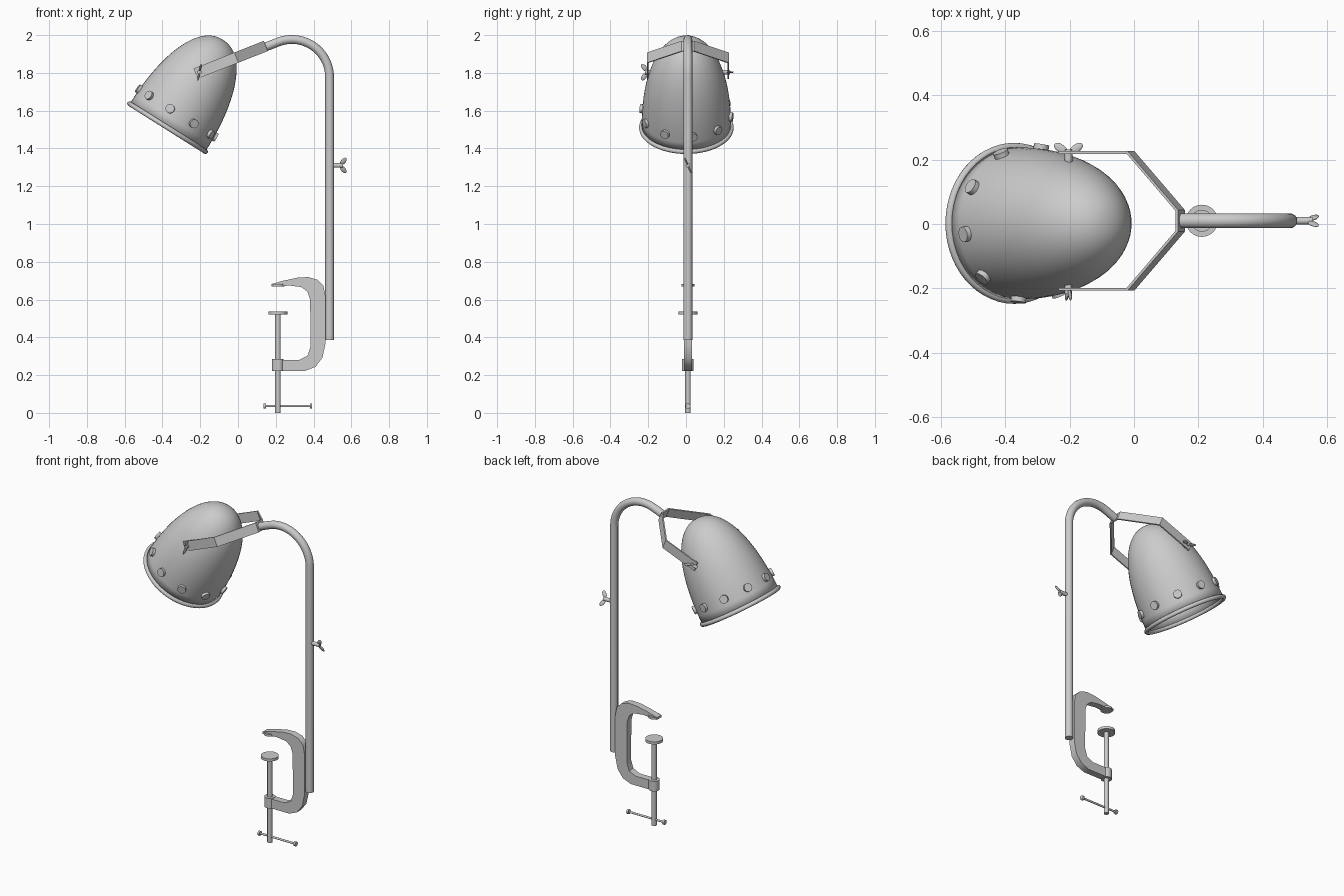
import bpy, bmesh, math
from mathutils import Vector, Matrix

if "Cube" in bpy.data.objects:
    bpy.data.objects.remove(bpy.data.objects["Cube"])

grey = bpy.data.materials.new("light_grey_metal")
grey.use_nodes = True
grey.diffuse_color = (0.6, 0.6, 0.6, 1)
grey.node_tree.nodes["Principled BSDF"].inputs["Base Color"].default_value = (0.6, 0.6, 0.6, 1)

MID_Y = 0.01      # centre plane of pole, bracket and clamp


def add_object(name, bm, matrix=None, smooth=True):
    bmesh.ops.recalc_face_normals(bm, faces=bm.faces)
    mesh = bpy.data.meshes.new(name)
    bm.to_mesh(mesh)
    bm.free()
    mesh.materials.append(grey)
    ob = bpy.data.objects.new(name, mesh)
    bpy.context.collection.objects.link(ob)
    if matrix is not None:
        ob.matrix_world = matrix
    if smooth:
        bpy.ops.object.select_all(action='DESELECT')
        ob.select_set(True)
        bpy.context.view_layer.objects.active = ob
        bpy.ops.object.shade_smooth_by_angle(angle=math.radians(35))
    return ob


def add_cylinder(bm, start, end, radius, sides=24):
    start, end = Vector(start), Vector(end)
    axis = end - start
    turn = axis.to_track_quat('Z', 'Y').to_matrix().to_4x4()
    bmesh.ops.create_cone(bm, cap_ends=True, segments=sides, radius1=radius, radius2=radius,
                          depth=axis.length, matrix=Matrix.Translation((start + end) / 2) @ turn)


def cylinder(name, start, end, radius, sides=24):
    bm = bmesh.new()
    add_cylinder(bm, start, end, radius, sides)
    return add_object(name, bm)


def frame(origin, z_axis, x_axis):
    """Matrix with the given local z and approximate local x."""
    z = Vector(z_axis).normalized()
    y = z.cross(Vector(x_axis)).normalized()
    x = y.cross(z)
    m = Matrix((x, y, z)).transposed().to_4x4()
    m.translation = Vector(origin)
    return m


def lathe(name, profile, matrix, steps=48):
    """Spin (radius, height) points about local z."""
    bm = bmesh.new()
    verts = [bm.verts.new((r, 0, h)) for r, h in profile]
    edges = [bm.edges.new(pair) for pair in zip(verts, verts[1:])]
    bmesh.ops.spin(bm, geom=verts + edges, cent=(0, 0, 0), axis=(0, 0, 1),
                   angle=math.tau, steps=steps, use_merge=True)
    bmesh.ops.remove_doubles(bm, verts=bm.verts, dist=1e-5)
    return add_object(name, bm, matrix)


def wing_nut(name, matrix):
    """Short threaded hub along local z with two flared wings along local x."""
    bm = bmesh.new()
    add_cylinder(bm, (0, 0, 0), (0, 0, 0.05), 0.012, 16)
    for side in (-1, 1):
        place = (Matrix.Translation((side * 0.024, 0, 0.053))
                 @ Matrix.Rotation(-side * math.radians(35), 4, 'Y')
                 @ Matrix.Diagonal((0.024, 0.005, 0.013, 1)))
        bmesh.ops.create_uvsphere(bm, u_segments=16, v_segments=10, radius=1, matrix=place)
    return add_object(name, bm, matrix)


# Lamp shade: blunt dome tilted about y, open at the bottom
tilt = math.radians(32.2)
shade_frame = Matrix.Translation((-0.373, 0.002, 1.51)) @ Matrix.Rotation(tilt, 4, 'Y')
RADIUS, LENGTH, POWER = 0.237, 0.55, 2.2


def dome(t):
    """Point of the shade profile for t from 0 (rim) to 1 (tip)."""
    a = t * math.pi / 2
    return (RADIUS * max(math.cos(a), 0) ** (2 / POWER), LENGTH * math.sin(a) ** (2 / POWER))


profile = [dome(i / 20) for i in range(20)] + [(0, LENGTH)]
shade = lathe("lamp_shade", profile, shade_frame)
shell = shade.modifiers.new("thickness", 'SOLIDIFY')
shell.thickness = 0.008
shell.offset = -1

# Rolled rim
ring = [(0.238 + 0.0125 * math.cos(k * math.tau / 12), 0.0125 * math.sin(k * math.tau / 12))
        for k in range(13)]
lathe("shade_rim", ring, shade_frame, 56)

# Ten rivets round the lower shade
bm = bmesh.new()
for k in range(10):
    a = math.radians(28 + 36 * k)
    out = Vector((math.cos(a), -math.sin(a), 0.03))
    base = Vector((0, 0, 0.085))
    add_cylinder(bm, base + out * 0.222, base + out * 0.249, 0.024, 20)
add_object("shade_rivets", bm, shade_frame)

# Forked bracket: folded strap, sloped up towards the pole
slope = math.radians(21.5)
pivot = Vector((-0.204, MID_Y, 1.804))
strap_frame = Matrix.Translation(pivot) @ Matrix.Rotation(-slope, 4, 'Y')
half = [(-0.022, 0.2125), (0.208, 0.2125), (0.374, 0.032)]
path = half + [(u, -v) for u, v in reversed(half)]
bm = bmesh.new()
rows = [[bm.verts.new((u, v, w)) for u, v in path] for w in (-0.029, 0.029)]
for i in range(len(path) - 1):
    bm.faces.new((rows[0][i], rows[0][i + 1], rows[1][i + 1], rows[1][i]))
strap = add_object("fork_bracket", bm, strap_frame, smooth=False)
fold = strap.modifiers.new("thickness", 'SOLIDIFY')
fold.thickness = 0.008
fold.offset = 0
fold.use_even_offset = True

# Wing nuts at the bracket pivots and on the pole
wing_nut("back_wing_nut", frame((pivot.x, 0.182, pivot.z), (0, 1, 0), (1, 0, 0)))
wing_nut("front_wing_nut", frame((pivot.x, -0.168, pivot.z), (0, -1, 0), (0.2, 0, 0.98)))
wing_nut("pole_wing_nut", frame((0.505, MID_Y, 1.31), (1, 0, 0), (0, -0.4, 0.92)))

# Bent tubular pole
bend = Vector((0.285, MID_Y, 1.777))
points = [Vector((0.485, MID_Y, 0.387))]
for i in range(21):
    a = (math.pi / 2 + slope) * i / 20
    points.append(bend + 0.2 * Vector((math.cos(a), 0, math.sin(a))))
points.append(points[-1] + 0.075 * Vector((-math.cos(slope), 0, -math.sin(slope))))
curve = bpy.data.curves.new("pole", 'CURVE')
curve.dimensions = '3D'
curve.bevel_depth = 0.0232
curve.bevel_resolution = 6
curve.use_fill_caps = True
spline = curve.splines.new('POLY')
spline.points.add(len(points) - 1)
for p, co in zip(spline.points, points):
    p.co = (*co, 1)
spline.use_smooth = True
curve.materials.append(grey)
bpy.context.collection.objects.link(bpy.data.objects.new("pole", curve))

# C-shaped clamp frame, outline extruded in depth
outline = [(.177, .668), (.177, .682), (.241, .700), (.315, .716), (.373, .719), (.420, .705),
           (.452, .674), (.463, .620), (.463, .366), (.447, .292), (.410, .244), (.357, .223),
           (.236, .223), (.236, .281), (.325, .281), (.368, .302), (.384, .350), (.382, .600),
           (.368, .642), (.336, .666), (.272, .674)]
bm = bmesh.new()
face = bm.faces.new([bm.verts.new((x, MID_Y - 0.021, z)) for x, z in outline])
extruded = bmesh.ops.extrude_face_region(bm, geom=[face])
bmesh.ops.translate(bm, vec=(0, 0.042, 0),
                    verts=[v for v in extruded["geom"] if isinstance(v, bmesh.types.BMVert)])
add_object("clamp_frame", bm)

# Clamp screw, pads, threaded collar and turning handle
X = 0.211
cylinder("jaw_pad", (X, MID_Y, 0.668), (X, MID_Y, 0.682), 0.034)
cylinder("screw_pad", (X, MID_Y, 0.522), (X, MID_Y, 0.538), 0.05, 32)
cylinder("screw_rod", (X, MID_Y, 0), (X, MID_Y, 0.525), 0.0145)
cylinder("screw_collar", (X, MID_Y, 0.222), (X, MID_Y, 0.284), 0.031)
cylinder("handle_bar", (0.14, MID_Y, 0.036), (0.39, MID_Y, 0.036), 0.006, 16)
for name, x in (("right_handle_knob", 0.135), ("left_handle_knob", 0.381)):
    cylinder(name, (x, MID_Y, 0.036), (x + 0.012, MID_Y, 0.036), 0.014, 16)
